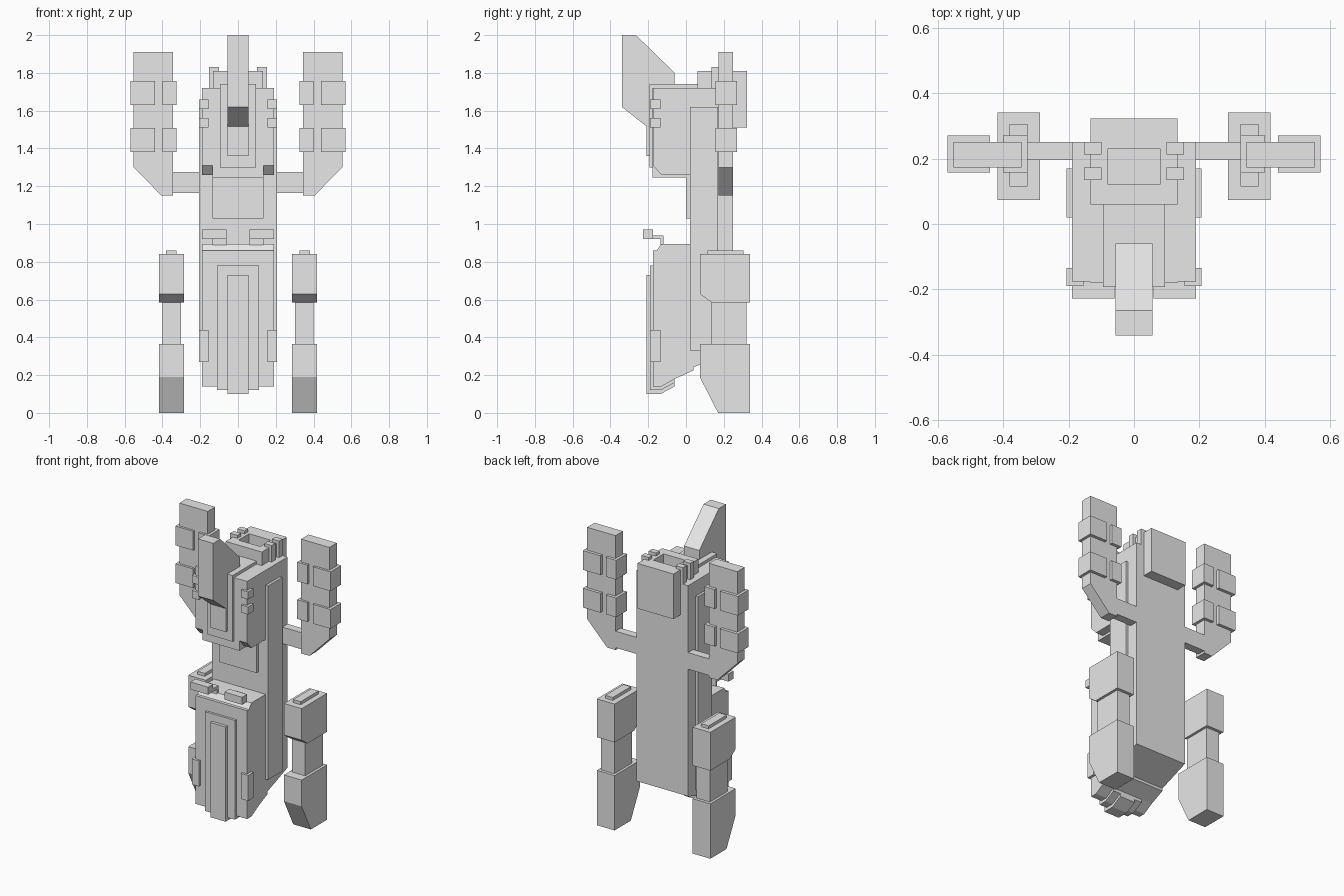
import bpy, bmesh
from mathutils import Vector

cube = bpy.data.objects.get("Cube")
if cube:
    bpy.data.objects.remove(cube, do_unlink=True)

grey = bpy.data.materials.new("plain grey")
grey.use_nodes = True
grey.diffuse_color = (0.8, 0.8, 0.8, 1)
grey.node_tree.nodes["Principled BSDF"].inputs["Base Color"].default_value = (0.8, 0.8, 0.8, 1)


def prism(name, points, lo, hi, axis="x"):
    """Extrude a (y, z) profile along x, or an (x, z) profile along y."""
    bm = bmesh.new()
    place = (lambda p: (lo, p[0], p[1])) if axis == "x" else (lambda p: (p[0], lo, p[1]))
    face = bm.faces.new([bm.verts.new(place(p)) for p in points])
    out = bmesh.ops.extrude_face_region(bm, geom=[face])
    step = Vector((hi - lo, 0, 0)) if axis == "x" else Vector((0, hi - lo, 0))
    bmesh.ops.translate(bm, vec=step, verts=[v for v in out["geom"] if isinstance(v, bmesh.types.BMVert)])
    bmesh.ops.recalc_face_normals(bm, faces=bm.faces)
    mesh = bpy.data.meshes.new(name)
    bm.to_mesh(mesh)
    bm.free()
    mesh.materials.append(grey)
    obj = bpy.data.objects.new(name, mesh)
    bpy.context.collection.objects.link(obj)
    return obj


def box(name, x, y, z):
    return prism(name, [(y[0], z[0]), (y[1], z[0]), (y[1], z[1]), (y[0], z[1])], *x)


def mid(name, half, y, z):
    return box(name, (-half, half), y, z)


def pair(obj):
    """Mirror a left part to the right side."""
    obj.modifiers.new("Mirror", "MIRROR").use_axis[0] = True
    return obj


# Back slab and side strips
prism("back_slab", [(.02, .235), (.25, .32), (.25, 1.72), (.02, 1.72)], -.19, .19)
pair(box("side_strip", (.18, .207), (.02, .17), (.33, 1.62)))
mid("waist_panel", .135, (0, .1), (1.03, 1.26))

# Lower body with stepped front layers
prism("lower_body", [(-.175, .14), (-.13, .14), (-.06, .18), (.04, .225), (.04, .895),
                     (-.13, .895), (-.155, .86), (-.175, .86)], -.19, .19)
for name, half, front, low, top in (("front_panel", .11, -.19, .12, .78),
                                    ("front_ridge", .056, -.21, .10, .73)):
    prism(name, [(front, low), (-.135, low), (-.06, low + .04), (-.06, top), (front, top)], -half, half)
pair(box("lower_side_clip", (.155, .207), (-.19, -.135), (.27, .44)))

# Small stepped hinges above the lower body
pair(box("hinge_block", (.06, .19), (-.228, -.175), (.92, .97)))
pair(box("hinge_bar", (.06, .135), (-.18, -.12), (.92, .94)))
pair(box("hinge_post", (.06, .135), (-.135, -.12), (.88, .94)))

# Upper body
prism("upper_body", [(-.175, 1.31), (-.13, 1.26), (.04, 1.26), (.04, 1.72), (-.175, 1.72)], -.19, .19)
mid("upper_core", .135, (-.178, .04), (1.245, 1.72))
mid("upper_panel", .095, (-.192, .07), (1.30, 1.74))
mid("upper_ridge", .056, (-.208, -.1), (1.36, 1.72))
for z in (1.51, 1.61):
    pair(box("upper_side_clip", (.155, .207), (-.19, -.135), (z, z + .05)))

# Forward fin
prism("fin", [(-.34, 2), (-.265, 2), (-.06, 1.80), (-.06, 1.70), (-.2, 1.51), (-.34, 1.62)], -.056, .056)

# Hollow collar on the top
mid("collar_front", .133, (.06, .12), (1.6, 1.81))
mid("collar_back", .133, (.245, .322), (1.51, 1.81))
mid("collar_back_rim", .133, (.23, .27), (1.7, 1.81))
pair(box("collar_side", (.08, .133), (.12, .27), (1.6, 1.81)))
for y in (.135, .212):
    pair(box("collar_clip", (.1, .153), (y, y + .038), (1.7, 1.83)))

# Arms with square pads
pair(box("arm_bar", (.18, .4), (.195, .25), (1.165, 1.275)))
pair(prism("arm", [(.343, 1.15), (.405, 1.15), (.552, 1.3), (.552, 1.91), (.343, 1.91)], .172, .25, "y"))
for z in (1.38, 1.63):
    pair(box("arm_outer_pad", (.44, .57), (.157, .27), (z, z + .128)))
    pair(box("arm_inner_pad", (.325, .4), (.157, .27), (z, z + .128)))

# Floating legs
pair(prism("upper_leg", [(.073, .84), (.34, .84), (.34, .585), (.135, .585), (.073, .63)], .287, .417))
pair(box("leg_cap", (.325, .38), (.115, .305), (.83, .86)))
pair(box("middle_leg", (.303, .4), (.135, .32), (.36, .6)))
pair(prism("lower_leg", [(.073, .365), (.34, .365), (.34, 0), (.17, 0), (.073, .19)], .287, .417))
